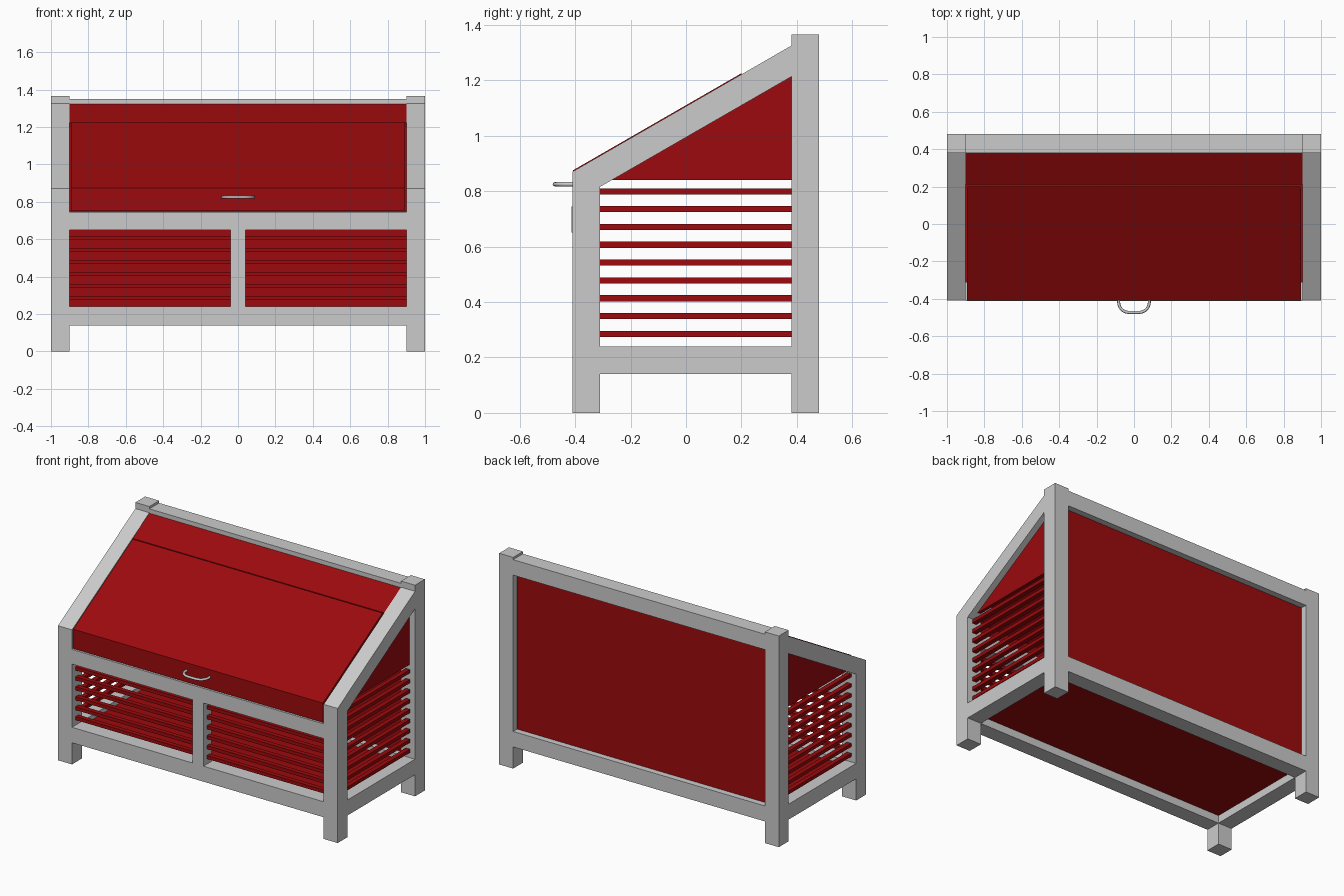
import bpy, math

if "Cube" in bpy.data.objects:
    bpy.data.objects.remove(bpy.data.objects["Cube"])

red = bpy.data.materials.new("red_paint")
red.diffuse_color = (0.33, 0.003, 0.004, 1)
red.use_nodes = True
red.node_tree.nodes["Principled BSDF"].inputs["Base Color"].default_value = red.diffuse_color


def finish(name, verts, faces, mat):
    me = bpy.data.meshes.new(name)
    me.from_pydata(verts, [], faces)
    ob = bpy.data.objects.new(name, me)
    bpy.context.collection.objects.link(ob)
    if mat:
        me.materials.append(mat)
    return ob


def prism(name, profile, x0, x1, mat=None):
    """Extrude a counter-clockwise (y, z) profile from x0 to x1."""
    n = len(profile)
    verts = [(x, y, z) for x in (x0, x1) for y, z in profile]
    faces = [tuple(reversed(range(n))), tuple(range(n, 2 * n))]
    faces += [(i, (i + 1) % n, n + (i + 1) % n, n + i) for i in range(n)]
    return finish(name, verts, faces, mat)


def box(name, x0, x1, y0, y1, z0, z1, mat=None):
    return prism(name, [(y0, z0), (y1, z0), (y1, z1), (y0, z1)], x0, x1, mat)


SLOPE = (1.325 - 0.87) / 0.79
FRONT, BACK = -0.41, 0.48


def roof(y, drop=0.0):
    return 0.87 + (y - FRONT) * SLOPE - drop


slat_z = [0.285 + 0.0643 * i for i in range(9)]

# Side frames, panels and slats, left and right
for s, side in ((-1, "left"), (1, "right")):
    def span(a, b):
        return (a, b) if s > 0 else (-b, -a)
    outer = span(0.9, 1.0)
    prism(side + "_front_leg", [(FRONT, 0), (-0.31, 0), (-0.31, roof(-0.31)), (FRONT, 0.87)], *outer)
    box(side + "_back_leg", *outer, 0.38, BACK, 0, 1.365)
    box(side + "_bottom_rail", *outer, -0.31, 0.38, 0.14, 0.24)
    prism(side + "_sloped_rail", [(-0.31, roof(-0.31, 0.112)), (0.38, roof(0.38, 0.112)),
                                  (0.38, roof(0.38)), (-0.31, roof(-0.31))], *outer)
    prism(side + "_gable_panel", [(-0.28, 0.84), (0.38, 0.84), (0.38, roof(0.38, 0.08)),
                                  (-0.28, roof(-0.28, 0.08))], *span(0.94, 0.96), red)
    for z in slat_z:
        box(side + "_side_slat", *span(0.935, 0.965), -0.32, 0.39, z - 0.011, z + 0.011, red)

# Front and back rails
box("front_bottom_rail", -0.9, 0.9, FRONT, -0.31, 0.14, 0.24)
box("front_upper_rail", -0.9, 0.9, FRONT - 0.003, -0.31, 0.65, 0.745)
box("front_middle_post", -0.04, 0.04, FRONT, -0.33, 0.24, 0.65)
box("back_bottom_rail", -0.9, 0.9, 0.38, BACK, 0.14, 0.24)
box("back_top_rail", -0.9, 0.9, 0.38, BACK, 1.25, 1.35)

# Front slats
for z in slat_z[:6]:
    box("front_slat", -0.91, 0.91, -0.375, -0.345, z - 0.011, z + 0.011, red)

# Back panel and floor
box("back_panel", -0.9, 0.9, 0.42, 0.44, 0.24, 1.25, red)
box("floor_panel", -0.9, 0.9, -0.31, 0.38, 0.19, 0.21, red)

# Lid folded over the front edge, and the fixed strip behind it
up, t = 0.004, 0.025
prism("lid", [(-0.408, 0.75), (-0.383, 0.75), (-0.383, roof(-0.383, t)), (0.2, roof(0.2, t)),
              (0.2, roof(0.2) + up), (-0.408, roof(-0.408) + up)], -0.893, 0.893, red)
prism("fixed_roof_strip", [(0.21, roof(0.21, t)), (0.39, roof(0.39, t)),
                           (0.39, roof(0.39, 0.003)), (0.21, roof(0.21, 0.003))], -0.9, 0.9, red)

# Handle: a bent bar
R = 0.055
path = [(-0.082, -0.4), (-0.082, -0.42)]
path += [(-0.027 + R * math.cos(a), -0.418 + R * math.sin(a))
         for a in (math.radians(180 + 15 * i) for i in range(1, 7))]
path += [(-x, y) for x, y in reversed(path)]
cu = bpy.data.curves.new("lid_handle", 'CURVE')
cu.dimensions = '3D'
cu.bevel_depth = 0.008
cu.bevel_resolution = 2
cu.use_fill_caps = True
sp = cu.splines.new('POLY')
sp.points.add(len(path) - 1)
for p, (x, y) in zip(sp.points, path):
    p.co = (x, y, 0.825, 1)
handle = bpy.data.objects.new("lid_handle", cu)
bpy.context.collection.objects.link(handle)
